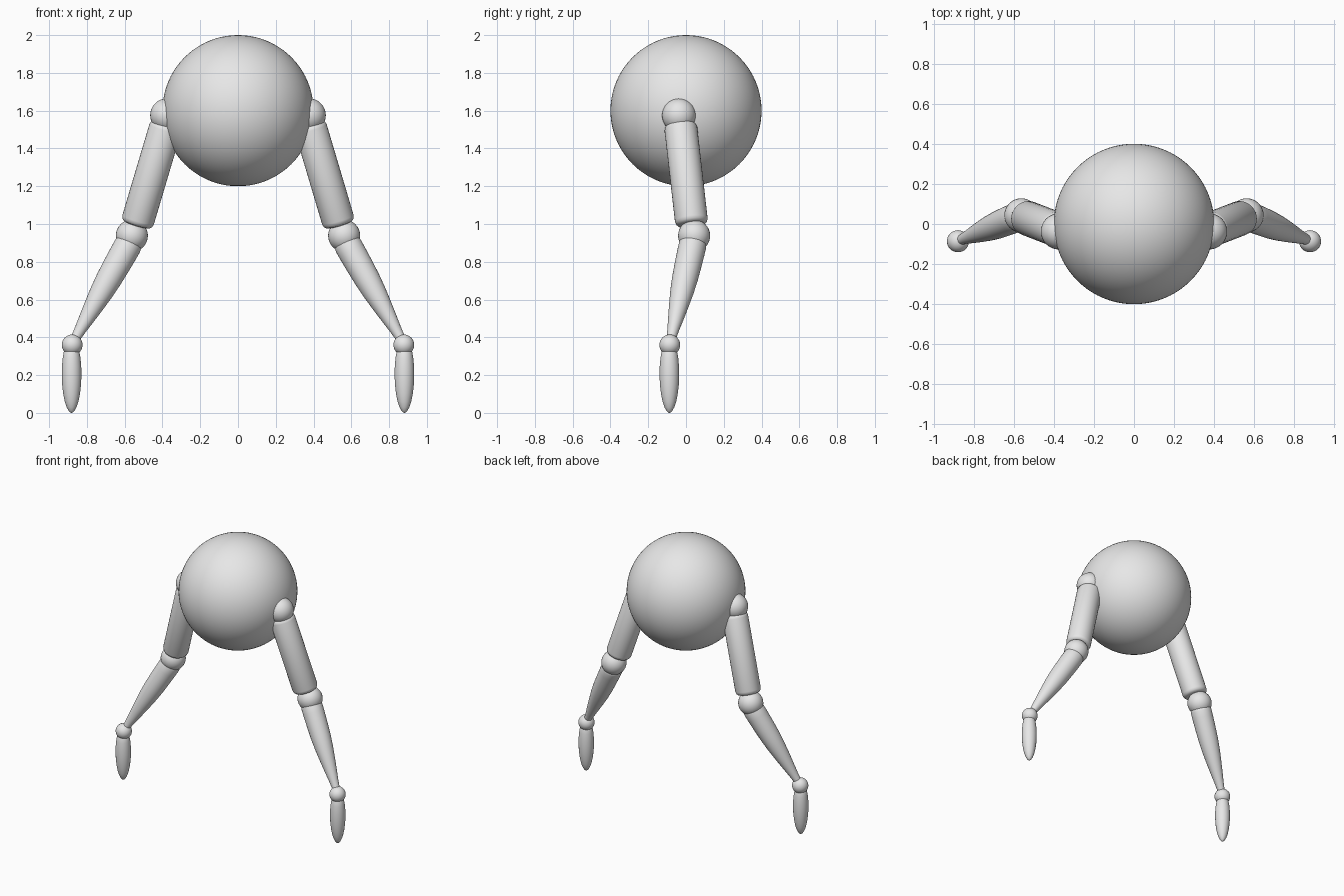
import bpy, bmesh, math
from mathutils import Vector

if "Cube" in bpy.data.objects:
    bpy.data.objects.remove(bpy.data.objects["Cube"])

grey = bpy.data.materials.new("light_grey")
grey.diffuse_color = (0.8, 0.8, 0.8, 1)
grey.use_nodes = True
grey.node_tree.nodes["Principled BSDF"].inputs["Base Color"].default_value = grey.diffuse_color


def finish(name, bm):
    bmesh.ops.recalc_face_normals(bm, faces=bm.faces)
    mesh = bpy.data.meshes.new(name)
    bm.to_mesh(mesh)
    bm.free()
    mesh.materials.append(grey)
    obj = bpy.data.objects.new(name, mesh)
    bpy.context.collection.objects.link(obj)
    bpy.ops.object.select_all(action='DESELECT')
    obj.select_set(True)
    bpy.context.view_layer.objects.active = obj
    bpy.ops.object.shade_smooth_by_angle(angle=math.radians(40))
    return obj


def ball(name, centre, radius, segments=32):
    bm = bmesh.new()
    bmesh.ops.create_uvsphere(bm, u_segments=segments, v_segments=segments // 2, radius=radius)
    finish(name, bm).location = centre


def limb(name, start, end, profile, segments=32):
    """Turned part: profile is (fraction from start to end, radius)."""
    axis = Vector(end) - Vector(start)
    bm = bmesh.new()
    rings = []
    for t, r in profile:
        rings.append([bm.verts.new((r * math.cos(2 * math.pi * i / segments),
                                    r * math.sin(2 * math.pi * i / segments),
                                    t * axis.length)) for i in range(segments)])
    for a, b in zip(rings, rings[1:]):
        for i in range(segments):
            j = (i + 1) % segments
            bm.faces.new((a[i], a[j], b[j], b[i]))
    bm.faces.new(rings[0])
    bm.faces.new(rings[-1])
    obj = finish(name, bm)
    obj.location = start
    obj.rotation_mode = 'QUATERNION'
    obj.rotation_quaternion = axis.to_track_quat('Z', 'Y')


# Straight cylinder with softly rounded ends
upper_profile = [(0, 0.06), (0.008, 0.074), (0.025, 0.083), (0.05, 0.087),
                 (0.95, 0.087), (0.975, 0.083), (0.992, 0.074), (1, 0.06)]
# Muscle-like taper toward the wrist
fore_profile = [(0, 0.055), (0.02, 0.069), (0.05, 0.073), (0.12, 0.073), (0.25, 0.071),
                (0.38, 0.068), (0.5, 0.062), (0.62, 0.053), (0.74, 0.043),
                (0.86, 0.032), (0.94, 0.026), (1, 0.024)]
# Egg-like hand with a cut top, narrowing to the tip
hand_profile = [(0, 0.038), (0.03, 0.042), (0.12, 0.047), (0.25, 0.051), (0.4, 0.052),
                (0.55, 0.050), (0.7, 0.044), (0.82, 0.036), (0.91, 0.026),
                (0.97, 0.015), (0.99, 0.008), (1, 0.002)]

# Large round body
ball("body", (0, 0, 1.6), 0.4, 80)

# Arms, one per side
for side, s in (("left", -1), ("right", 1)):
    ball(f"{side}_shoulder", (s * 0.375, -0.037, 1.575), 0.09)
    limb(f"{side}_upper_arm", (s * 0.378, -0.03, 1.53), (s * 0.537, 0.031, 0.995), upper_profile)
    ball(f"{side}_elbow", (s * 0.562, 0.043, 0.938), 0.085)
    limb(f"{side}_forearm", (s * 0.567, 0.041, 0.915), (s * 0.875, -0.084, 0.37), fore_profile)
    ball(f"{side}_wrist", (s * 0.878, -0.086, 0.36), 0.055)
    limb(f"{side}_hand", (s * 0.881, -0.088, 0.33), (s * 0.881, -0.088, 0), hand_profile)
